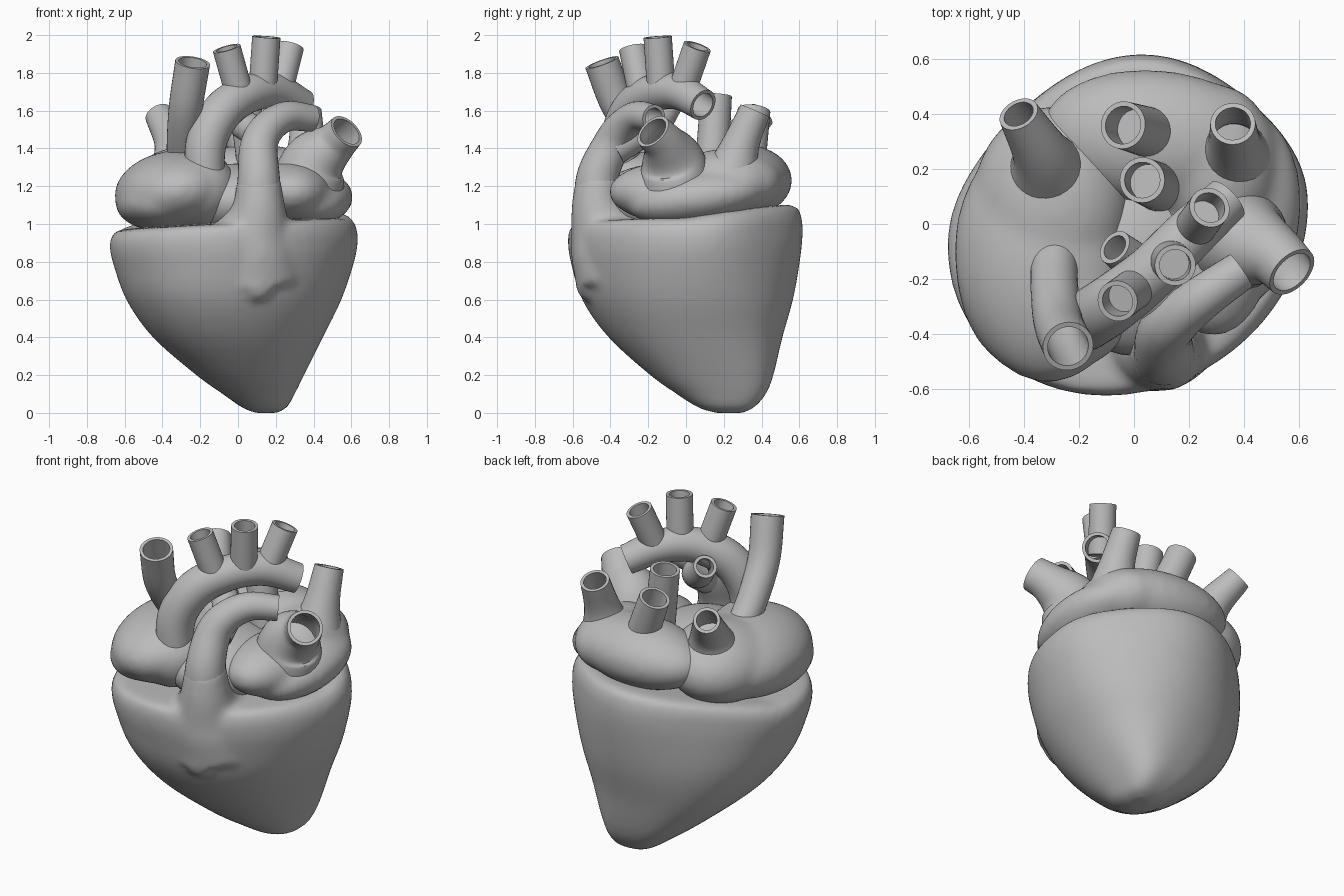
import bpy, bmesh, math
from mathutils import Vector, Matrix

cube = bpy.data.objects.get("Cube")
if cube:
    bpy.data.objects.remove(cube)

mat = bpy.data.materials.new("plain grey")
mat.use_nodes = True
GREY = (0.5, 0.5, 0.5, 1)
mat.diffuse_color = GREY
mat.node_tree.nodes["Principled BSDF"].inputs["Base Color"].default_value = GREY
SIDES = 32


def finish(name, bm, voxel=0, smooth=0):
    """Turn a bmesh into a smooth grey object, optionally fused into one skin."""
    bmesh.ops.recalc_face_normals(bm, faces=bm.faces)
    mesh = bpy.data.meshes.new(name)
    bm.to_mesh(mesh)
    bm.free()
    mesh.materials.append(mat)
    obj = bpy.data.objects.new(name, mesh)
    bpy.context.collection.objects.link(obj)
    bpy.ops.object.select_all(action="DESELECT")
    obj.select_set(True)
    bpy.context.view_layer.objects.active = obj
    if voxel:
        remesh = obj.modifiers.new("fuse", "REMESH")
        remesh.mode = "VOXEL"
        remesh.voxel_size = voxel
        remesh.use_smooth_shade = True
        soften = obj.modifiers.new("soften", "SMOOTH")
        soften.factor = 0.5
        soften.iterations = smooth
        bpy.ops.object.shade_smooth()
    else:
        bpy.ops.object.shade_smooth_by_angle(angle=math.radians(40))


def skin(bm, rings):
    """Bridge rings of points and close both ends."""
    loops = [[bm.verts.new(p) for p in ring] for ring in rings]
    for a, b in zip(loops, loops[1:]):
        for i in range(len(a)):
            j = (i + 1) % len(a)
            bm.faces.new((a[i], a[j], b[j], b[i]))
    bm.faces.new(loops[0][::-1])
    bm.faces.new(loops[-1])


def spline(points, steps=6):
    """Catmull-Rom interpolation of points of any dimension."""
    pts = [Vector(p) for p in points]
    pts = [2 * pts[0] - pts[1]] + pts + [2 * pts[-1] - pts[-2]]
    out = []
    for a, b, c, d in zip(pts, pts[1:], pts[2:], pts[3:]):
        for k in range(steps):
            t = k / steps
            out.append(0.5 * (2 * b + (c - a) * t + (2 * a - 5 * b + 4 * c - d) * t * t
                              + (3 * b - a - 3 * c + d) * t ** 3))
    return out + [pts[-2]]


def tube_rings(points, wall=0.018, hollow=True):
    """Rings along an (x, y, z, radius) path, returning inside if hollow."""
    path = spline(points)
    centres = [p.to_3d() for p in path]
    frames, side = [], None
    for i, c in enumerate(centres):
        axis = (centres[min(i + 1, len(path) - 1)] - centres[max(i - 1, 0)]).normalized()
        ref = side or axis.orthogonal()
        side = (ref - axis * ref.dot(axis)).normalized()
        frames.append((c, side, axis.cross(side), path[i][3]))

    def ring(frame, inset):
        c, u, v, r = frame
        angles = [2 * math.pi * k / SIDES for k in range(SIDES)]
        return [c + (u * math.cos(a) + v * math.sin(a)) * (r - inset) for a in angles]

    rings = [ring(f, 0) for f in frames]
    if hollow:
        rings += [ring(f, wall) for f in frames[:3:-1]]
    return rings


def tube(name, points):
    bm = bmesh.new()
    skin(bm, tube_rings(points))
    finish(name, bm)


def blob(bm, centre, size, turn=(0, 0, 0)):
    """Add an ellipsoid, turned by x, y and z angles in degrees."""
    m = Matrix.Translation(centre)
    for angle, axis in zip(turn, "XYZ"):
        m = m @ Matrix.Rotation(math.radians(angle), 4, axis)
    m = m @ Matrix.Diagonal((*size, 1))
    bmesh.ops.create_uvsphere(bm, u_segments=40, v_segments=24, radius=1, matrix=m)


# Ventricles: levels of (z, x min, x max, y min, y max), tilted up at the back
levels = [(0.0, 0.09, 0.21, 0.15, 0.30), (0.03, 0.02, 0.26, 0.06, 0.36),
          (0.1, -0.08, 0.30, -0.05, 0.42), (0.2, -0.22, 0.35, -0.19, 0.46),
          (0.4, -0.45, 0.45, -0.41, 0.51), (0.6, -0.59, 0.55, -0.55, 0.57),
          (0.8, -0.66, 0.62, -0.61, 0.61), (0.9, -0.68, 0.635, -0.625, 0.62),
          (0.96, -0.67, 0.62, -0.62, 0.61), (1.0, -0.62, 0.57, -0.59, 0.57),
          (1.01, -0.4, 0.4, -0.4, 0.4)]
# Corner fullness of each quadrant, low down and at the rim
corners = [(0.12, -0.07), (0.18, -0.06), (0.0, 0.0), (0.05, 0.0)]
rings = []
for z, x0, x1, y0, y1 in spline(levels, 4):
    ring = []
    for k in range(64):
        a = 2 * math.pi * (k + 0.5) / 64
        low, rim = corners[k // 16]
        full = 1 + (low + (rim - low) * min(1, z / 0.9)) * math.sin(2 * a) ** 2
        x = (x0 + x1) / 2 + full * (x1 - x0) / 2 * math.cos(a)
        y = (y0 + y1) / 2 + full * (y1 - y0) / 2 * math.sin(a + 0.12)
        lift = z ** 4 * (0.17 * max(0, y) + 0.05 * x)
        ring.append((x, y, z + lift))
    rings.append(ring)
bm = bmesh.new()
skin(bm, rings)
# Flared root of the pulmonary trunk and the small swelling below it
skin(bm, tube_rings([(0.08, -0.33, 0.78, 0.28), (0.09, -0.41, 0.94, 0.22),
                     (0.11, -0.465, 1.08, 0.145), (0.11, -0.47, 1.24, 0.115)], hollow=False))
blob(bm, (0.1, -0.5, 0.7), (0.1, 0.08, 0.11), (-15, 0, 0))
finish("ventricles", bm, 0.02, 8)

# Right atrium
bm = bmesh.new()
blob(bm, (-0.335, -0.13, 1.175), (0.32, 0.45, 0.215), (0, -8, 6))
blob(bm, (-0.3, 0.08, 1.19), (0.29, 0.35, 0.22), (0, -8, 0))
blob(bm, (-0.22, -0.28, 1.18), (0.22, 0.24, 0.2))
blob(bm, (-0.4, -0.14, 1.11), (0.25, 0.39, 0.15))
finish("right_atrium", bm, 0.022, 12)

# Left atrium: a back chamber and a side lobe
bm = bmesh.new()
blob(bm, (0.09, 0.31, 1.23), (0.43, 0.25, 0.19), (0, 0, -6))
blob(bm, (0.375, 0.06, 1.14), (0.235, 0.37, 0.145), (8, 0, -3))
blob(bm, (0.3, 0.22, 1.22), (0.22, 0.29, 0.18))
blob(bm, (0.29, -0.08, 1.17), (0.21, 0.33, 0.16))
finish("left_atrium", bm, 0.022, 12)

# Filling between the chambers, under the great vessels
bm = bmesh.new()
blob(bm, (0.0, -0.12, 1.12), (0.3, 0.36, 0.2))
finish("central_wall", bm)

# Aorta and its three branches
tube("aorta", [(-0.17, -0.36, 1.15, 0.1), (-0.17, -0.35, 1.42, 0.108),
               (-0.08, -0.29, 1.6, 0.108), (0.06, -0.18, 1.69, 0.1),
               (0.2, -0.04, 1.7, 0.095), (0.34, 0.09, 1.63, 0.085)])
branches = {"front": ((0.01, -0.23, 1.68), (-0.06, -0.28, 1.93)),
            "middle": ((0.13, -0.13, 1.7), (0.15, -0.15, 1.99)),
            "back": ((0.21, -0.03, 1.68), (0.275, 0.06, 1.94))}
for place, (low, high) in branches.items():
    tube(f"aorta_{place}_branch", [(*low, 0.075), (*high, 0.075)])

# Pulmonary trunk with its left and right arteries
tube("pulmonary_trunk", [(0.11, -0.46, 1.05, 0.13), (0.11, -0.47, 1.24, 0.112),
                         (0.11, -0.4, 1.41, 0.1), (0.16, -0.34, 1.51, 0.09),
                         (0.26, -0.26, 1.57, 0.08), (0.39, -0.17, 1.56, 0.072)])
tube("right_pulmonary_artery", [(0.12, -0.38, 1.4, 0.09), (0.1, -0.25, 1.48, 0.085),
                                (0.01, -0.15, 1.54, 0.075), (-0.07, -0.085, 1.63, 0.066)])

# Great veins on the right atrium
tube("upper_great_vein", [(-0.29, -0.11, 1.3, 0.085), (-0.29, -0.23, 1.44, 0.087),
                          (-0.275, -0.36, 1.63, 0.09), (-0.24, -0.445, 1.855, 0.093)])
tube("rear_great_vein", [(-0.31, 0.18, 1.28, 0.16), (-0.34, 0.26, 1.43, 0.105),
                         (-0.42, 0.4, 1.58, 0.075)])

# Pulmonary veins on the left atrium
tube("left_front_vein", [(0.36, -0.05, 1.18, 0.2), (0.41, -0.07, 1.33, 0.17),
                         (0.51, -0.115, 1.425, 0.115), (0.575, -0.175, 1.49, 0.1)])
tube("left_rear_vein", [(0.36, 0.24, 1.25, 0.15), (0.365, 0.29, 1.42, 0.1),
                        (0.36, 0.365, 1.6, 0.082)])
tube("right_front_vein", [(0.1, 0.13, 1.2, 0.09), (0.03, 0.16, 1.68, 0.083)])
tube("right_rear_vein", [(0.1, 0.32, 1.25, 0.095), (-0.04, 0.36, 1.6, 0.087)])
